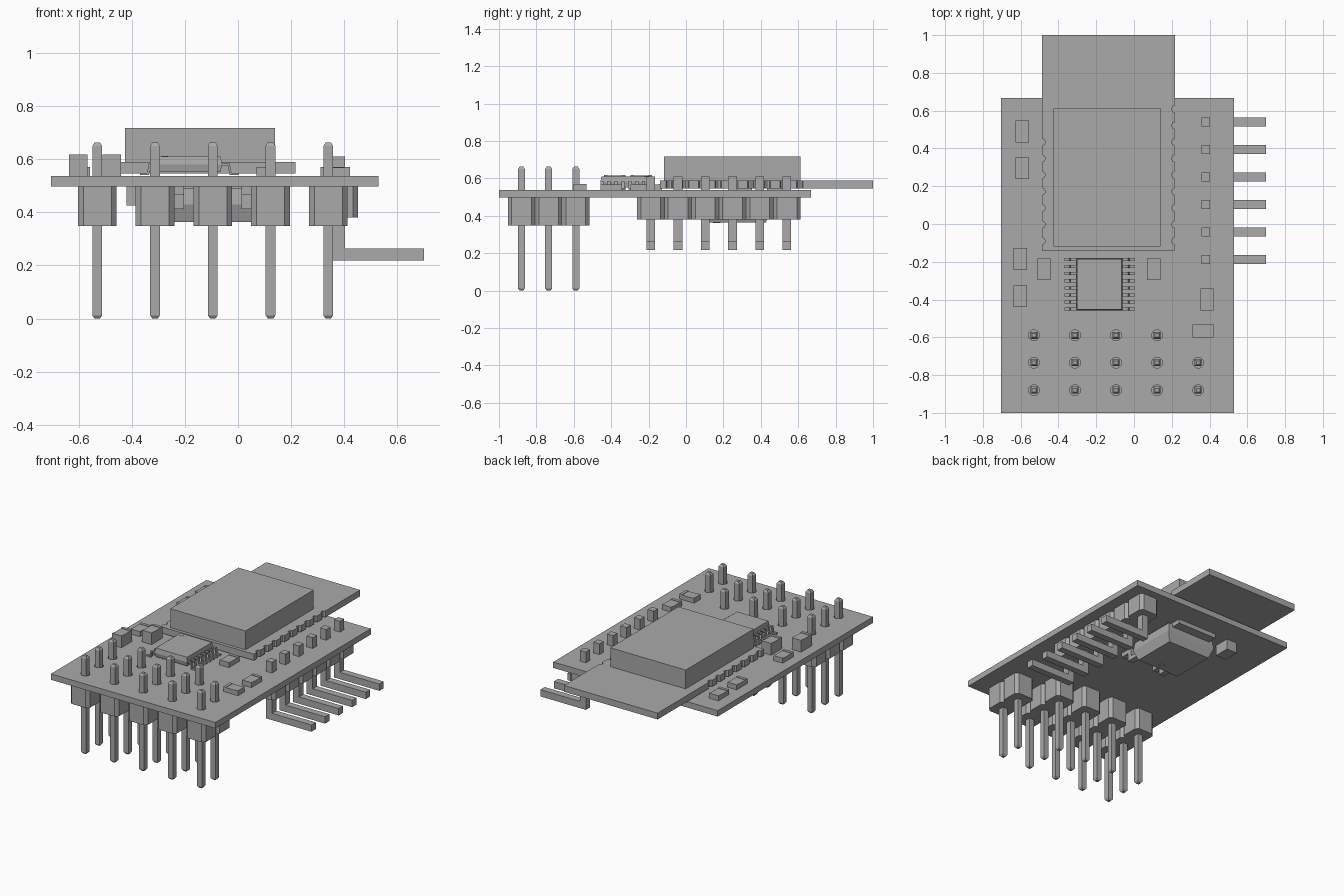
import bpy, bmesh, math

if "Cube" in bpy.data.objects:
    bpy.data.objects.remove(bpy.data.objects["Cube"], do_unlink=True)

grey = bpy.data.materials.new("plain grey")
grey.use_nodes = True
COLOUR = (0.4, 0.4, 0.4, 1)
grey.diffuse_color = COLOUR
grey.node_tree.nodes["Principled BSDF"].inputs["Base Color"].default_value = COLOUR

BOARD_LOW, BOARD_TOP = 0.497, 0.537
PITCH = 0.1455


def finish(name, bm):
    bmesh.ops.recalc_face_normals(bm, faces=bm.faces)
    mesh = bpy.data.meshes.new(name)
    bm.to_mesh(mesh)
    bm.free()
    mesh.materials.append(grey)
    obj = bpy.data.objects.new(name, mesh)
    bpy.context.collection.objects.link(obj)
    return obj


def loft(bm, outline, centre, levels):
    """Stack scaled copies of an outline; levels are (z, scale)."""
    rings = [[bm.verts.new((centre[0] + x * s, centre[1] + y * s, z)) for x, y in outline]
             for z, s in levels]
    n = len(outline)
    for low, high in zip(rings, rings[1:]):
        for i in range(n):
            j = (i + 1) % n
            bm.faces.new((low[i], low[j], high[j], high[i]))
    bm.faces.new(rings[0])
    bm.faces.new(rings[-1])


def rect(w, d):
    return [(-w / 2, -d / 2), (w / 2, -d / 2), (w / 2, d / 2), (-w / 2, d / 2)]


def circle(r, n=12):
    return [(r * math.cos(math.tau * i / n), r * math.sin(math.tau * i / n)) for i in range(n)]


def solid(name, outline, centre, levels):
    bm = bmesh.new()
    loft(bm, outline, centre, levels)
    return finish(name, bm)


def box(bm, x0, x1, y0, y1, z0, z1):
    loft(bm, rect(x1 - x0, y1 - y0), ((x0 + x1) / 2, (y0 + y1) / 2), [(z0, 1), (z1, 1)])


def ribbon(bm, path, thick, y, width):
    """Bent strip: an XZ path of corner points thickened to its left, extruded along y."""
    fronts = []
    for yy in (y - width / 2, y + width / 2):
        inner = [(x, z) for x, z in path]
        fronts.append([bm.verts.new((x, yy, z)) for x, z in inner + thick])
    n = len(fronts[0])
    for i in range(n):
        j = (i + 1) % n
        bm.faces.new((fronts[0][i], fronts[0][j], fronts[1][j], fronts[1][i]))
    bm.faces.new(fronts[0])
    bm.faces.new(fronts[1])


def housing(name, x, ys, z0):
    """Row of chamfered square cells joined into one strip."""
    h, c = PITCH / 2, 0.02
    right = []
    for y in ys:
        right += [(h - c, y - h), (h, y - h + c), (h, y + h - c), (h - c, y + h)]
    outline = right + [(-px, py) for px, py in reversed(right)]
    clean = [p for i, p in enumerate(outline) if math.dist(p, outline[i - 1]) > 0.001]
    solid(name, clean, (x, 0), [(z0, 1), (BOARD_LOW, 1)])


# Pin grid positions: the last column has only two pins
columns = [-0.53 + 0.2175 * i for i in range(5)]
rows = [-0.88 + PITCH * i for i in range(3)]
grid = [(x, rows[:2] if i == 4 else rows) for i, x in enumerate(columns)]

# Main board with drilled pin holes
board = solid("main_board", rect(1.235, 1.667), (-0.0875, -0.1665),
              [(BOARD_LOW, 1), (BOARD_TOP, 1)])
bm = bmesh.new()
for x, ys in grid:
    for y in ys:
        loft(bm, circle(0.029), (x, y), [(0.45, 1), (0.6, 1)])
drill = finish("hole_cutter", bm)
drill.hide_render = True
drill.hide_viewport = True
cut = board.modifiers.new("holes", "BOOLEAN")
cut.operation = "DIFFERENCE"
cut.solver = "EXACT"
cut.object = drill

# Vertical pin headers
bm = bmesh.new()
for i, (x, ys) in enumerate(grid):
    housing(f"header_housing_{i + 1}", x, ys, 0.348)
    for y in ys:
        loft(bm, rect(0.037, 0.037), (x, y), [(0, 0.55), (0.012, 1), (0.65, 1), (0.663, 0.55)])
finish("header_pins", bm)

# Right-angle side header
side_rows = [-0.188 + PITCH * i for i in range(6)]
housing("side_header_housing", 0.38, side_rows, 0.38)
bm = bmesh.new()
for y in side_rows:
    ribbon(bm, [(0.358, 0.61), (0.358, 0.218), (0.70, 0.218)],
           [(0.70, 0.264), (0.403, 0.264), (0.403, 0.61)], y, 0.046)
finish("side_header_pins", bm)

# Radio module: plate with scalloped long edges, and its shield can
def scallops(x, side, count):
    pts = []
    for i in range(count):
        y = -0.09 + 0.0873 * i
        for k in range(5):
            a = -math.pi / 2 + math.pi * k / 4
            pts.append((x - side * 0.018 * math.cos(a), y + 0.018 * math.sin(a)))
    return pts


right_edge = [(0.217, -0.14)] + scallops(0.217, 1, 9) + [(0.217, 1.0)]
left_edge = [(-0.487, -0.14)] + scallops(-0.487, -1, 7) + [(-0.487, 1.0)]
solid("module_plate", right_edge + left_edge[::-1], (0, 0), [(0.546, 1), (0.589, 1)])
solid("shield_can", rect(0.566, 0.73), (-0.143, 0.247), [(0.588, 1), (0.717, 1)])

# Sixteen-lead chip
chip = (-0.1835, -0.319)
solid("chip_body", rect(0.246, 0.278), chip, [(0.552, 0.96), (0.58, 1), (0.611, 0.96)])
solid("chip_mark", circle(0.011), (-0.275, -0.21), [(0.609, 1), (0.613, 1)])
bm = bmesh.new()
for i in range(8):
    y = chip[1] + (i - 3.5) * 0.0372
    for s in (-1, 1):
        lower = [(0.115, 0.576), (0.145, 0.576), (0.152, 0.54), (0.185, 0.54)]
        upper = [(0.185, 0.549), (0.159, 0.549), (0.152, 0.585), (0.115, 0.585)]
        ribbon(bm, [(chip[0] + s * x, z) for x, z in lower],
               [(chip[0] + s * x, z) for x, z in upper], y, 0.016)
finish("chip_leads", bm)


# Small chip parts: body slightly lower than its two end caps
def chip_part(name, x, y, w, d, height):
    bm = bmesh.new()
    top = BOARD_TOP + height
    ex, ey = (0.02, 0) if w > d else (0, 0.02)
    box(bm, x - w / 2 + ex, x + w / 2 - ex, y - d / 2 + ey, y + d / 2 - ey,
        BOARD_TOP, top - 0.003)
    for s in (-1, 1):
        cx, cy = x + s * (w / 2 - ex / 2) * (ex > 0), y + s * (d / 2 - ey / 2) * (ey > 0)
        hw, hd = (ex or w) / 2, (ey or d) / 2
        box(bm, cx - hw, cx + hw, cy - hd, cy + hd, BOARD_TOP, top)
    finish(name, bm)


LOW, TALL = 0.034, 0.08
parts = [(-0.592, 0.49, LOW), (-0.592, 0.295, LOW), (-0.602, -0.185, LOW),
         (-0.602, -0.382, TALL), (-0.476, -0.24, TALL), (0.105, -0.24, LOW),
         (0.386, -0.4, LOW)]
for i, (x, y, h) in enumerate(parts):
    chip_part(f"{'capacitor' if h == TALL else 'resistor'}_{i + 1}", x, y, 0.07, 0.115, h)
chip_part("resistor_sideways", 0.366, -0.566, 0.11, 0.07, LOW)

# Underside regulator: tapered body, rear tab and two bent leads
reg = (-0.095, 0.275)
solid("regulator_body", rect(0.37, 0.35), reg, [(0.364, 0.87), (0.43, 1), (0.49, 0.96)])
solid("regulator_mark", circle(0.02), (reg[0], 0.165), [(0.361, 1), (0.365, 1)])
bm = bmesh.new()
box(bm, reg[0] - 0.15, reg[0] + 0.15, 0.4, 0.51, 0.468, BOARD_LOW)
for s in (-1, 1):
    x = reg[0] + s * 0.129
    box(bm, x - 0.02, x + 0.02, 0.03, 0.12, 0.412, 0.44)
    box(bm, x - 0.02, x + 0.02, 0.005, 0.035, 0.412, BOARD_LOW)
    box(bm, x - 0.02, x + 0.02, -0.06, 0.035, 0.468, BOARD_LOW)
finish("regulator_leads", bm)

# Underside capacitor
bm = bmesh.new()
box(bm, -0.42, -0.34, 0.40, 0.51, 0.425, BOARD_LOW)
finish("underside_capacitor", bm)
